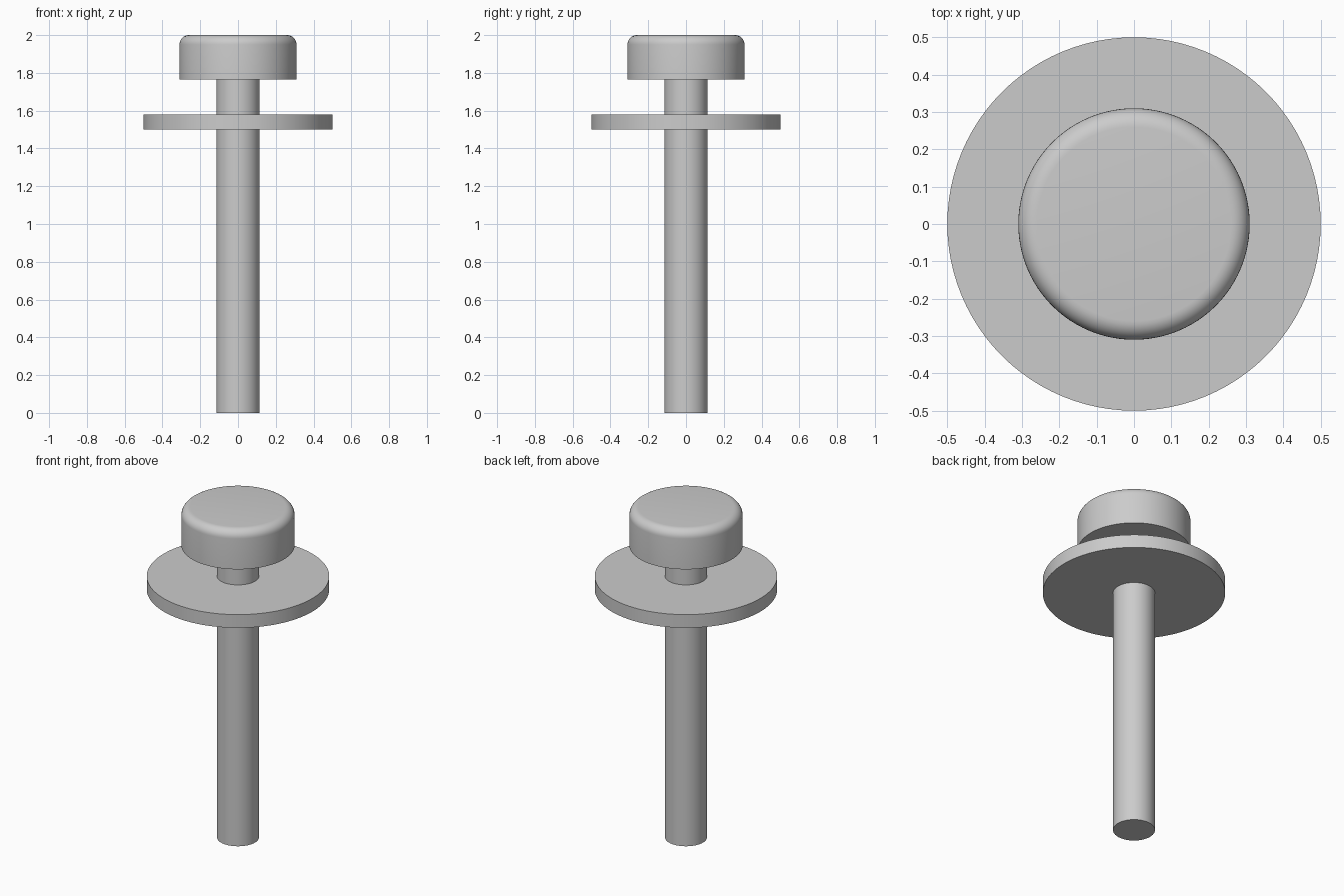
import bpy
import math

if "Cube" in bpy.data.objects:
    bpy.data.objects.remove(bpy.data.objects["Cube"], do_unlink=True)

metal = bpy.data.materials.new("light_grey")
metal.use_nodes = True
GREY = (0.6, 0.6, 0.6, 1)
metal.diffuse_color = GREY
metal.node_tree.nodes["Principled BSDF"].inputs["Base Color"].default_value = GREY


def disc(name, radius, bottom, top):
    """Upright cylinder between two heights, smooth round its side."""
    bpy.ops.mesh.primitive_cylinder_add(
        vertices=96, radius=radius, depth=top - bottom,
        location=(0, 0, (top + bottom) / 2))
    part = bpy.context.object
    part.name = name
    part.data.materials.append(metal)
    bpy.ops.object.shade_smooth_by_angle(angle=math.radians(35))
    return part


# Shaft and the wide collar around it
disc("shaft", 0.115, 0, 1.78)
disc("collar", 0.5, 1.5, 1.58)

# Button head: only the top rim is rounded
head = disc("button_head", 0.31, 1.765, 2)
weights = head.data.attributes.new("bevel_weight_edge", "FLOAT", "EDGE")
for edge in head.data.edges:
    if all(head.data.vertices[v].co.z > 0 for v in edge.vertices):
        weights.data[edge.index].value = 1
bevel = head.modifiers.new("rounded_rim", "BEVEL")
bevel.limit_method = "WEIGHT"
bevel.width = 0.05
bevel.segments = 8
# Round the rim before smoothing is applied
head.modifiers.move(len(head.modifiers) - 1, 0)
for edge in head.data.edges:
    if weights.data[edge.index].value:
        edge.use_edge_sharp = False
